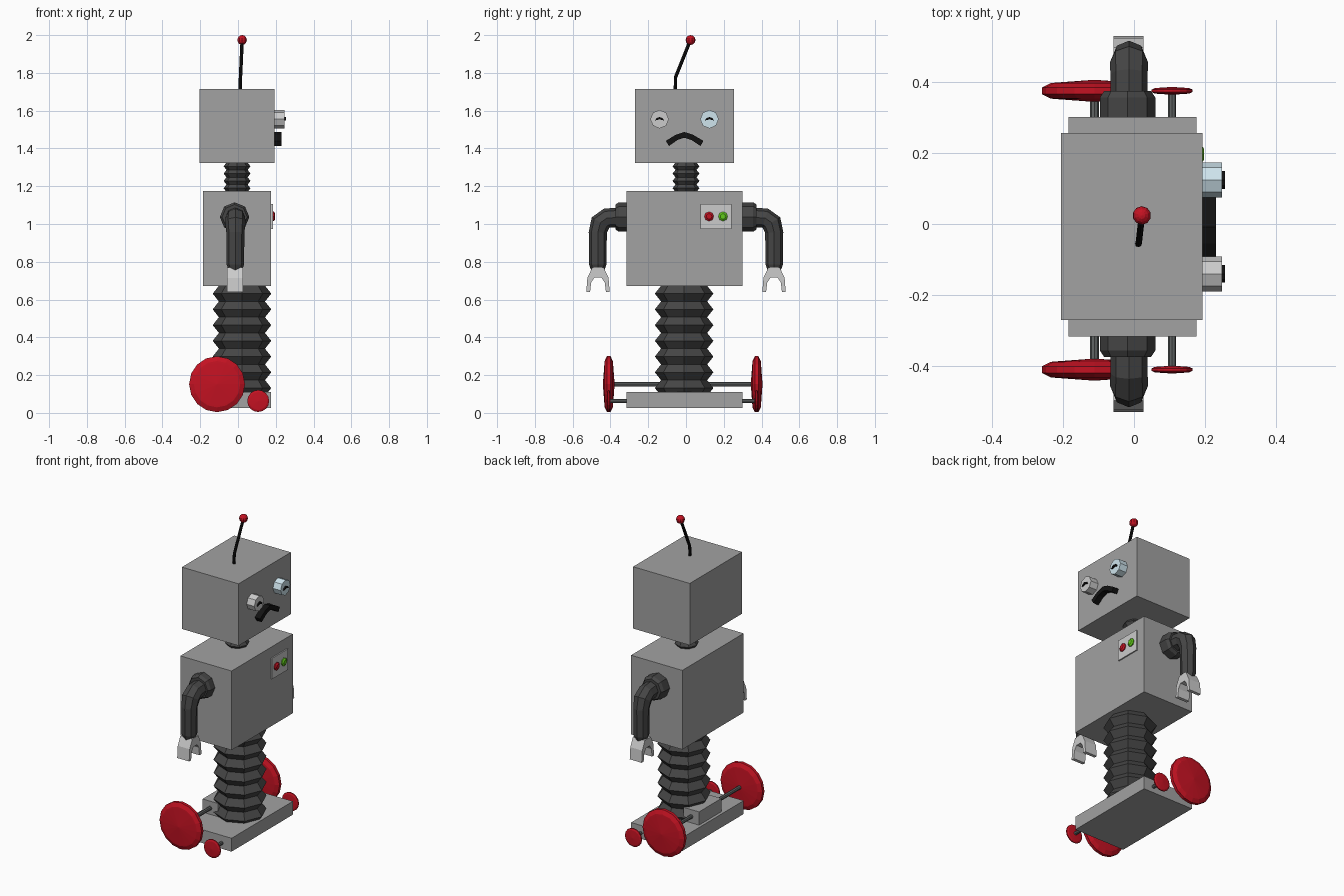
import bpy, bmesh, math
from mathutils import Vector

if "Cube" in bpy.data.objects:
    bpy.data.objects.remove(bpy.data.objects["Cube"])


def material(name, rgb):
    m = bpy.data.materials.new(name)
    m.diffuse_color = (*rgb, 1)
    m.use_nodes = True
    m.node_tree.nodes["Principled BSDF"].inputs["Base Color"].default_value = m.diffuse_color
    return m


RED = material("red", (0.55, 0.006, 0.016))
DARK = material("dark_rubber", (0.06, 0.06, 0.06))
STEEL = material("dark_steel", (0.12, 0.13, 0.13))
BLACK = material("black", (0.006, 0.006, 0.006))
GREEN = material("green", (0.12, 0.6, 0.01))
BLUE = material("pale_blue", (0.62, 0.78, 0.85))
PALE = material("pale_grey", (0.55, 0.55, 0.55))
GREY = material("grey", (0.36, 0.36, 0.36))


def finish(name, bm, mat):
    bmesh.ops.recalc_face_normals(bm, faces=bm.faces)
    me = bpy.data.meshes.new(name)
    bm.to_mesh(me)
    bm.free()
    me.materials.append(mat)
    ob = bpy.data.objects.new(name, me)
    bpy.context.collection.objects.link(ob)
    return ob


def box(name, x, y, z, mat=GREY):
    bm = bmesh.new()
    bmesh.ops.create_cube(bm, size=1)
    for v in bm.verts:
        v.co = [(a + b) / 2 + c * (b - a) for (a, b), c in zip((x, y, z), v.co)]
    return finish(name, bm, mat)


def sweep(name, pts, radii, mat, sides=8):
    """Polygonal rings along a path, one radius per point, capped at the ends."""
    bm = bmesh.new()
    pts = [Vector(p) for p in pts]
    rings = []
    for i, (p, r) in enumerate(zip(pts, radii)):
        t = (pts[min(i + 1, len(pts) - 1)] - pts[max(i - 1, 0)]).normalized()
        b = t.cross(Vector((0, 1, 0) if abs(t.x) > 0.9 else (1, 0, 0))).normalized()
        a = b.cross(t)
        angles = [2 * math.pi * k / sides for k in range(sides)]
        rings.append([bm.verts.new(p + r * (a * math.cos(g) + b * math.sin(g))) for g in angles])
    for lo, hi in zip(rings, rings[1:]):
        for k in range(sides):
            j = (k + 1) % sides
            bm.faces.new((lo[k], lo[j], hi[j], hi[k]))
    bm.faces.new(rings[0])
    bm.faces.new(rings[-1])
    return finish(name, bm, mat)


def plate(name, outline, x0, x1, mat):
    """Outline in y, z extruded along x."""
    bm = bmesh.new()
    face = bm.faces.new([bm.verts.new((x0, y, z)) for y, z in outline])
    out = bmesh.ops.extrude_face_region(bm, geom=[face])["geom"]
    bmesh.ops.translate(bm, vec=(x1 - x0, 0, 0),
                        verts=[g for g in out if isinstance(g, bmesh.types.BMVert)])
    return finish(name, bm, mat)


def bellows(name, x, y, z0, z1, r_in, r_out, folds):
    n = 2 * folds
    pts = [(x, y, z0 + (z1 - z0) * i / n) for i in range(n + 1)]
    return sweep(name, pts, [r_out if i % 2 else r_in for i in range(n + 1)], DARK)


# main blocks
box("head", (-0.205, 0.193), (-0.27, 0.255), (1.322, 1.715))
box("torso", (-0.184, 0.176), (-0.316, 0.30), (0.671, 1.174))
box("base", (-0.184, 0.176), (-0.316, 0.30), (0.026, 0.111))
box("axle_housing", (-0.165, -0.055), (-0.12, 0.105), (0.10, 0.195))

# flexible neck and waist
bellows("neck", -0.005, 0, 1.17, 1.325, 0.056, 0.071, 4)
bellows("waist", 0.021, -0.01, 0.09, 0.673, 0.122, 0.155, 7)

# arms and claws
AX = -0.014
half_claw = [(0.03, 0.77), (0.056, 0.715), (0.062, 0.64), (0.042, 0.64), (0.036, 0.69), (0.018, 0.717)]
claw = half_claw + [(-y, z) for y, z in reversed(half_claw)]
for side, s in (("right", -1), ("left", 1)):
    sweep(side + "_shoulder", [(AX - 0.004, s * y, 1.037) for y in (0.28, 0.355, 0.373)],
          [0.078, 0.078, 0.066], DARK)
    path = [(0.36, 1.035), (0.42, 1.031), (0.453, 1.007), (0.467, 0.955), (0.467, 0.785), (0.467, 0.757)]
    sweep(side + "_arm", [(AX, s * y, z) for y, z in path],
          [0.052, 0.052, 0.054, 0.048, 0.046, 0.036], DARK)
    plate(side + "_claw", [(s * 0.466 + y, z) for y, z in claw], -0.058, 0.026, PALE)

# axles and wheels
for label, x, z, r, bulge, rod in (("rear", -0.111, 0.152, 0.148, 0.031, 0.012),
                                   ("front", 0.107, 0.063, 0.058, 0.011, 0.011)):
    sweep(label + "_axle", [(x, -0.40, z), (x, 0.37, z)], [rod, rod], STEEL)
    half = [(0.01, bulge), (0.77, bulge * 0.73), (0.83, bulge * 0.7), (1.0, bulge * 0.3)]
    profile = [(f, -w) for f, w in half] + [(f, w) for f, w in reversed(half)]
    for side, y in (("right", -0.409), ("left", 0.374)):
        sweep(f"{label}_{side}_wheel", [(x, y + w, z) for f, w in profile],
              [r * f for f, w in profile], RED, 16)

# eyes with arched pupils
for side, y, mat in (("right", -0.14, PALE), ("left", 0.124, BLUE)):
    sweep(side + "_eye", [(0.18, y, 1.555), (0.247, y, 1.555)], [0.049, 0.049], mat)
    arc = [(-0.025, 1.548), (-0.015, 1.561), (0, 1.566), (0.015, 1.561), (0.025, 1.548),
           (0.014, 1.55), (0, 1.555), (-0.014, 1.55)]
    plate(side + "_pupil", [(y + a, z) for a, z in arc], 0.24, 0.255, BLACK)

# frowning mouth
upper = [(-0.107, 1.44), (-0.055, 1.472), (-0.008, 1.487), (0.038, 1.472), (0.092, 1.44)]
lower = [(0.077, 1.413), (0.028, 1.445), (-0.008, 1.457), (-0.045, 1.445), (-0.09, 1.413)]
plate("mouth", upper + lower, 0.185, 0.23, BLACK)

# chest panel and buttons
box("chest_panel", (0.17, 0.184), (0.078, 0.24), (0.973, 1.105), PALE)
for name, y, mat in (("red_button", 0.122, RED), ("green_button", 0.196, GREEN)):
    sweep(name, [(x, y, 1.04) for x in (0.175, 0.19, 0.197)], [0.025, 0.025, 0.015], mat)

# antenna
sweep("antenna", [(0.012, -0.056, 1.70), (0.013, -0.056, 1.775), (0.022, 0.022, 1.97)],
      [0.009] * 3, BLACK)
bm = bmesh.new()
bmesh.ops.create_uvsphere(bm, u_segments=10, v_segments=8, radius=0.026)
bmesh.ops.translate(bm, vec=(0.022, 0.024, 1.974), verts=bm.verts)
finish("antenna_ball", bm, RED)
